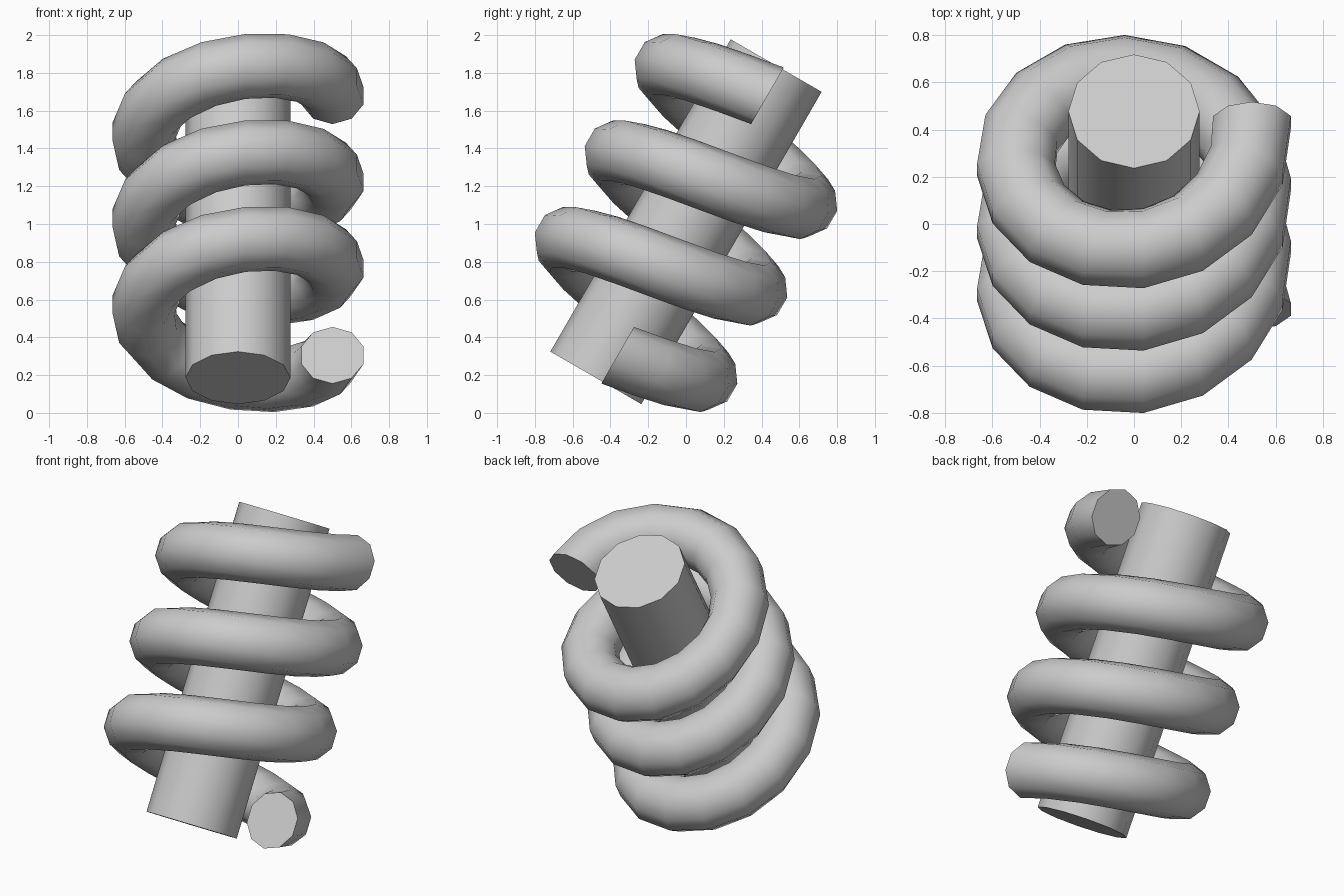
import bpy, bmesh, math
from mathutils import Matrix

if "Cube" in bpy.data.objects:
    bpy.data.objects.remove(bpy.data.objects["Cube"])

PLACE = Matrix.Translation((0, 0, 1.012)) @ Matrix.Rotation(math.radians(-30), 4, 'X')


def finish(bm, name):
    bmesh.ops.recalc_face_normals(bm, faces=bm.faces)
    me = bpy.data.meshes.new(name)
    bm.to_mesh(me)
    bm.free()
    ob = bpy.data.objects.new(name, me)
    bpy.context.collection.objects.link(ob)
    ob.matrix_world = PLACE
    bpy.ops.object.select_all(action='DESELECT')
    ob.select_set(True)
    bpy.context.view_layer.objects.active = ob
    bpy.ops.object.shade_smooth_by_angle(angle=math.radians(50))


# straight core rod
bm = bmesh.new()
bmesh.ops.create_cone(bm, cap_ends=True, segments=12, radius1=0.278, radius2=0.278, depth=1.909)
finish(bm, "core_rod")

# coil: a ten-sided section swept three turns around the rod
SIDES, STEPS, TURNS = 10, 16, 3
RADIUS, TUBE, OFFSET, HEIGHT = 0.5, 0.173, 0.04, 1.586
bm = bmesh.new()
rings = []
for i in range(STEPS * TURNS + 1):
    turn = Matrix.Rotation(2 * math.pi * i / STEPS, 4, 'Z')
    rise = Matrix.Translation((0, 0, HEIGHT * (i / (STEPS * TURNS) - 0.5)))
    ring = []
    for k in range(SIDES):
        a = 2 * math.pi * k / SIDES
        p = (RADIUS + TUBE * math.sin(a), OFFSET, TUBE * math.cos(a))
        ring.append(bm.verts.new((rise @ turn @ Matrix.Translation(p)).translation))
    rings.append(ring)
for r, s in zip(rings, rings[1:]):
    for k in range(SIDES):
        n = (k + 1) % SIDES
        bm.faces.new((r[k], r[n], s[n], s[k]))
bm.faces.new(rings[0])
bm.faces.new(rings[-1])
finish(bm, "coil")
